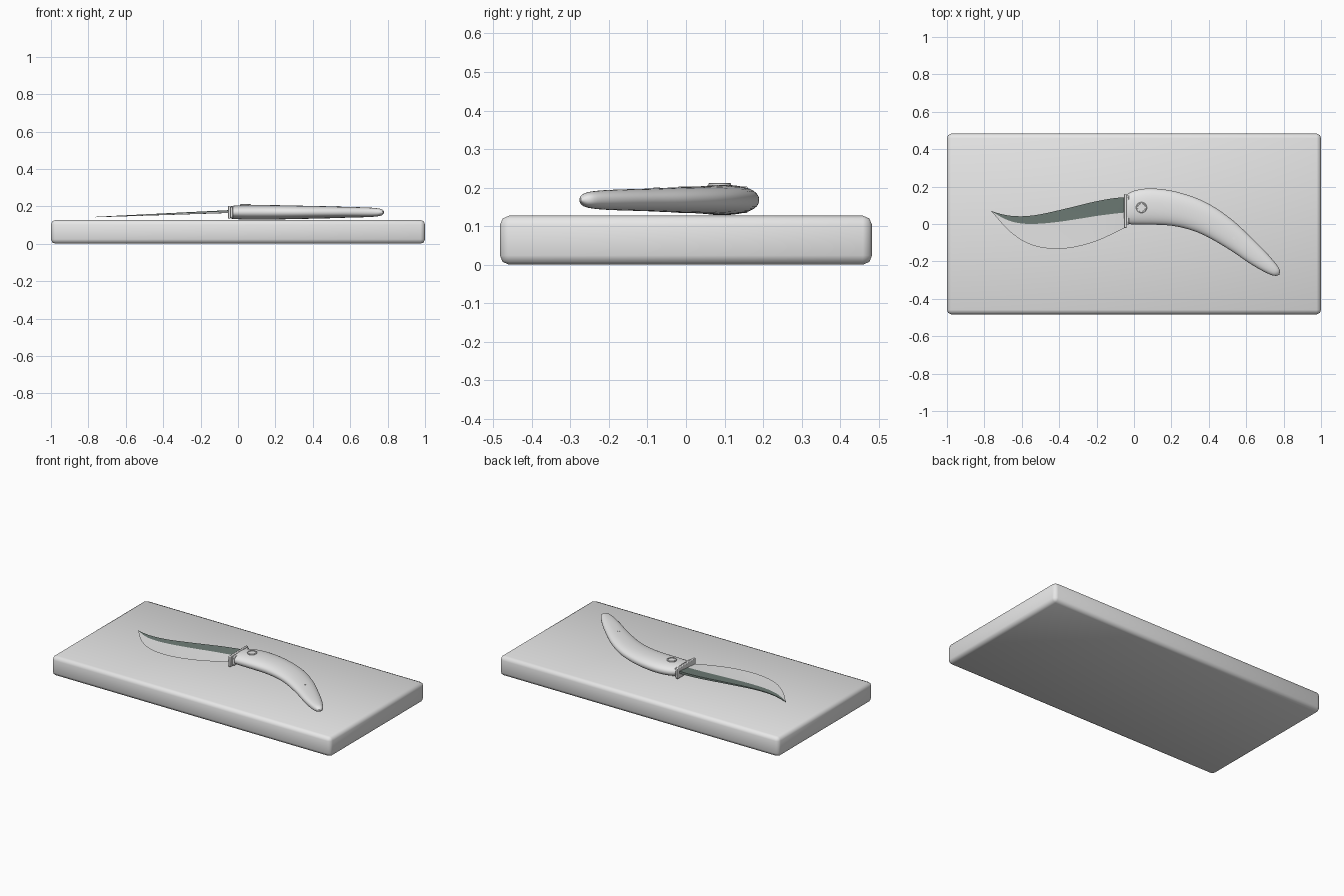
import bpy, bmesh, math
from mathutils import Vector

if "Cube" in bpy.data.objects:
    bpy.data.objects.remove(bpy.data.objects["Cube"])


def material(name, rgb):
    m = bpy.data.materials.new(name)
    m.diffuse_color = (*rgb, 1)
    m.use_nodes = True
    m.node_tree.nodes["Principled BSDF"].inputs["Base Color"].default_value = m.diffuse_color
    return m


GREY = material("pale_grey", (0.8, 0.8, 0.8))
GREEN = material("dark_green_steel", (0.155, 0.20, 0.18))


def spline(rows, steps):
    """Catmull-Rom interpolation through rows of numbers."""
    rows = [Vector(r) for r in rows]
    out = []
    for i in range(len(rows) - 1):
        p0, p1 = rows[max(i - 1, 0)], rows[i]
        p2, p3 = rows[i + 1], rows[min(i + 2, len(rows) - 1)]
        for s in range(steps):
            t = s / steps
            out.append(0.5 * (2 * p1 + (p2 - p0) * t + (2 * p0 - 5 * p1 + 4 * p2 - p3) * t * t
                              + (3 * p1 - p0 - 3 * p2 + p3) * t ** 3))
    return out + [rows[-1]]


def loft(name, rings, mats, side_mat=lambda j: 0):
    """Skin a list of closed rings and cap both ends."""
    bm = bmesh.new()
    vs = [[bm.verts.new(p) for p in ring] for ring in rings]
    n = len(vs[0])
    for a, b in zip(vs, vs[1:]):
        for j in range(n):
            f = bm.faces.new((a[j], a[(j + 1) % n], b[(j + 1) % n], b[j]))
            f.material_index = side_mat(j)
    bm.faces.new(vs[0])
    bm.faces.new(vs[-1])
    bmesh.ops.recalc_face_normals(bm, faces=bm.faces)
    me = bpy.data.meshes.new(name)
    bm.to_mesh(me)
    bm.free()
    ob = bpy.data.objects.new(name, me)
    bpy.context.collection.objects.link(ob)
    for m in mats:
        me.materials.append(m)
    return ob


def smooth(ob, angle=40):
    bpy.ops.object.select_all(action='DESELECT')
    ob.select_set(True)
    bpy.context.view_layer.objects.active = ob
    bpy.ops.object.shade_smooth_by_angle(angle=math.radians(angle))


def box(name, lo, hi, bevel, segments):
    lo, hi = Vector(lo), Vector(hi)
    bpy.ops.mesh.primitive_cube_add(size=1, location=(lo + hi) / 2)
    ob = bpy.context.object
    ob.name = name
    ob.scale = hi - lo
    bpy.ops.object.transform_apply(location=False, rotation=False, scale=True)
    mod = ob.modifiers.new("bevel", 'BEVEL')
    mod.width, mod.segments = bevel, segments
    ob.data.materials.append(GREY)
    return ob


# Board with softened edges
board = box("board", (-1, -0.483, 0), (1, 0.483, 0.127), 0.024, 2)
board.data.shade_smooth()

# Blade: x, spine y, ridge y, edge y
blade_rows = spline([
    (-0.040, 0.142, 0.062, -0.015), (-0.10, 0.139, 0.056, -0.046), (-0.20, 0.122, 0.043, -0.091),
    (-0.30, 0.098, 0.027, -0.120), (-0.40, 0.074, 0.012, -0.133), (-0.50, 0.052, 0.002, -0.125),
    (-0.58, 0.042, 0.001, -0.098), (-0.65, 0.043, 0.012, -0.052), (-0.70, 0.051, 0.032, -0.004),
    (-0.74, 0.062, 0.055, 0.042), (-0.762, 0.070, 0.068, 0.066)], 4)
rings = []
for x, spine, ridge, edge in blade_rows:
    k = (x + 0.762) / 0.722          # 0 at the tip, 1 at the guard
    z = 0.142 + 0.023 * k
    rings.append([(x, spine, z + 0.002 + 0.013 * k), (x, ridge, z + 0.0015 + 0.007 * k),
                  (x, edge, z), (x, ridge, z - 0.0005), (x, spine, z - 0.0005)])
blade = loft("blade", rings, [GREEN, GREY], lambda j: 1 if j in (1, 2) else 0)
smooth(blade, 2)

# Guard plate and the collar behind it
for name, lo, hi in (("guard", (-0.054, -0.022, 0.134), (-0.039, 0.16, 0.203)),
                     ("collar", (-0.041, -0.004, 0.138), (-0.026, 0.152, 0.198))):
    smooth(box(name, lo, hi, 0.004, 2))

# Handle: back x, back y, belly x, belly y, half thickness
handle_rows = spline([
    (-0.035, 0.160, -0.037, 0.000, 0.034), (0.00, 0.178, 0.00, -0.002, 0.037),
    (0.06, 0.189, 0.06, -0.003, 0.039), (0.13, 0.188, 0.12, -0.004, 0.039),
    (0.22, 0.174, 0.20, -0.009, 0.038), (0.33, 0.140, 0.28, -0.025, 0.036),
    (0.43, 0.090, 0.36, -0.053, 0.034), (0.53, 0.018, 0.44, -0.095, 0.032),
    (0.62, -0.065, 0.53, -0.150, 0.029), (0.70, -0.145, 0.61, -0.205, 0.027),
    (0.755, -0.208, 0.68, -0.247, 0.024), (0.779, -0.245, 0.735, -0.273, 0.018),
    (0.777, -0.272, 0.762, -0.277, 0.005)], 4)
ZC, N = 0.168, 32
rings = []
for bx, by, lx, ly, h in handle_rows:
    mid, half = Vector(((bx + lx) / 2, (by + ly) / 2)), Vector(((bx - lx) / 2, (by - ly) / 2))
    ring = []
    for j in range(N):
        a = 2 * math.pi * j / N
        c, s = (math.copysign(abs(v) ** 0.88, v) for v in (math.cos(a), math.sin(a)))
        p = mid + half * c
        ring.append((p.x, p.y, ZC + h * s))
    rings.append(ring)
smooth(loft("handle", rings, [GREY]), 50)


def pin(name, x, y, r, lo, hi):
    bpy.ops.mesh.primitive_cylinder_add(vertices=24, radius=r, depth=hi - lo,
                                        location=(x, y, (lo + hi) / 2))
    ob = bpy.context.object
    ob.name = name
    ob.data.materials.append(GREY)
    smooth(ob)


# Pivot: raised ring around a lower pin
pin("pivot_pin", 0.04, 0.088, 0.021, 0.14, 0.2085)
profile = [(0.021, 0.195), (0.029, 0.195), (0.029, 0.210), (0.027, 0.212), (0.022, 0.212), (0.021, 0.210)]
steps = 32
ring_sections = []
for i in range(steps + 1):
    a = 2 * math.pi * i / steps
    ring_sections.append([(0.04 + r * math.cos(a), 0.088 + r * math.sin(a), z) for r, z in profile])
smooth(loft("pivot_ring", ring_sections, [GREY]))

# Small rivet near the tail
pin("tail_rivet", 0.535, -0.076, 0.008, 0.15, 0.2005)
